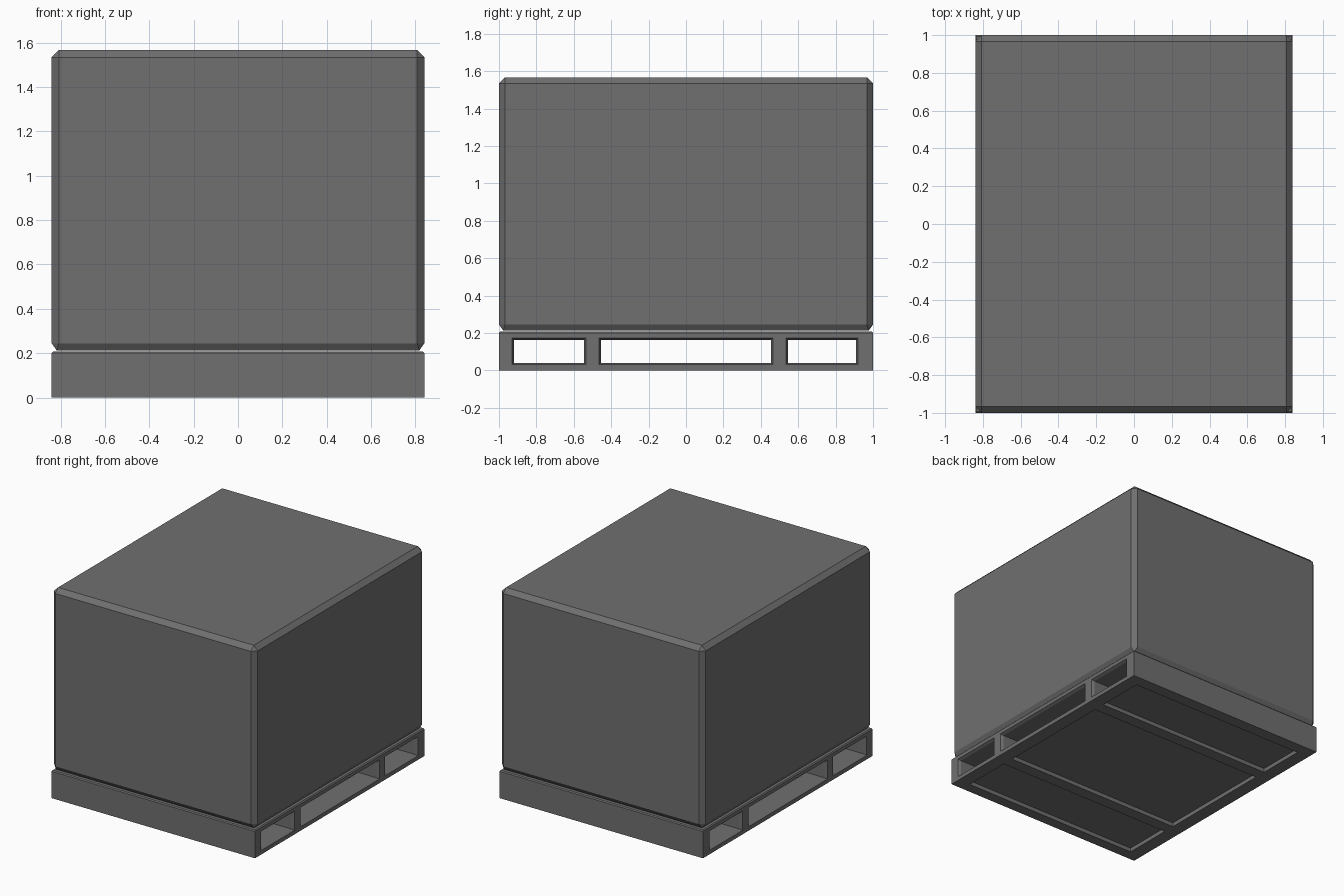
import bpy, bmesh
from math import copysign

if "Cube" in bpy.data.objects:
    bpy.data.objects.remove(bpy.data.objects["Cube"])

W, L = 0.84, 1.0            # half width (x) and half length (y)

dark_grey = bpy.data.materials.new("dark_grey")
dark_grey.diffuse_color = (0.16, 0.16, 0.16, 1)
dark_grey.use_nodes = True
dark_grey.node_tree.nodes["Principled BSDF"].inputs["Base Color"].default_value = dark_grey.diffuse_color


def mesh_object(name, bm):
    bmesh.ops.recalc_face_normals(bm, faces=bm.faces[:])
    me = bpy.data.meshes.new(name)
    bm.to_mesh(me)
    bm.free()
    me.materials.append(dark_grey)
    ob = bpy.data.objects.new(name, me)
    bpy.context.scene.collection.objects.link(ob)
    return ob


def box(name, x0, x1, y0, y1, z0, z1, bevel=0, pick=lambda e: True):
    bm = bmesh.new()
    bmesh.ops.create_cube(bm, size=1)
    for v in bm.verts:
        v.co = ((x0 + x1) / 2 + v.co.x * (x1 - x0),
                (y0 + y1) / 2 + v.co.y * (y1 - y0),
                (z0 + z1) / 2 + v.co.z * (z1 - z0))
    if bevel:
        bmesh.ops.bevel(bm, geom=[e for e in bm.edges if pick(e)], offset=bevel,
                        segments=1, affect='EDGES')
    return mesh_object(name, bm)


def flared_tunnel(name, y0, y1, z0, z1, flare=0.01, depth=0.02):
    # Rectangular sections along x, wider at both mouths
    bm = bmesh.new()
    rings = []
    for x, f in ((-W - depth, 2 * flare), (-W + depth, 0),
                 (W - depth, 0), (W + depth, 2 * flare)):
        rings.append([bm.verts.new((x, y, z)) for y, z in
                      ((y0 - f, z0 - f), (y1 + f, z0 - f), (y1 + f, z1 + f), (y0 - f, z1 + f))])
    for a, b in zip(rings, rings[1:]):
        for i in range(4):
            j = (i + 1) % 4
            bm.faces.new((a[i], a[j], b[j], b[i]))
    bm.faces.new(rings[0])
    bm.faces.new(rings[-1])
    return mesh_object(name, bm)


def cut(target, cutter):
    cutter.hide_render = True
    mod = target.modifiers.new("cut", 'BOOLEAN')
    mod.operation = 'DIFFERENCE'
    mod.solver = 'EXACT'
    mod.object = cutter
    bpy.context.view_layer.objects.active = target
    bpy.ops.object.modifier_apply(modifier=mod.name)
    bpy.data.objects.remove(cutter)


# Pallet base with a small chamfer on its top rim
pallet = box("pallet", -W, W, -L, L, 0, 0.207, 0.007,
             lambda e: all(v.co.z > 0.2 for v in e.verts))

# Three fork openings through the sides, three shallow recesses underneath
for y0, y1 in ((-0.92, -0.545), (-0.455, 0.455), (0.545, 0.91)):
    cut(pallet, flared_tunnel("fork_cutter", y0, y1, 0.04, 0.163))
    cut(pallet, box("recess_cutter", -W + 0.1, W - 0.1, y0, y1, -0.05, 0.03))

# Chamfered crate resting on the pallet, with a steeper chamfer at its foot
crate = box("crate", -W, W, -L, L, 0.212, 1.567, 0.033)
for v in crate.data.vertices:
    if v.co.z < 0.22:
        v.co.x += copysign(0.01, v.co.x)
        v.co.y += copysign(0.01, v.co.y)
